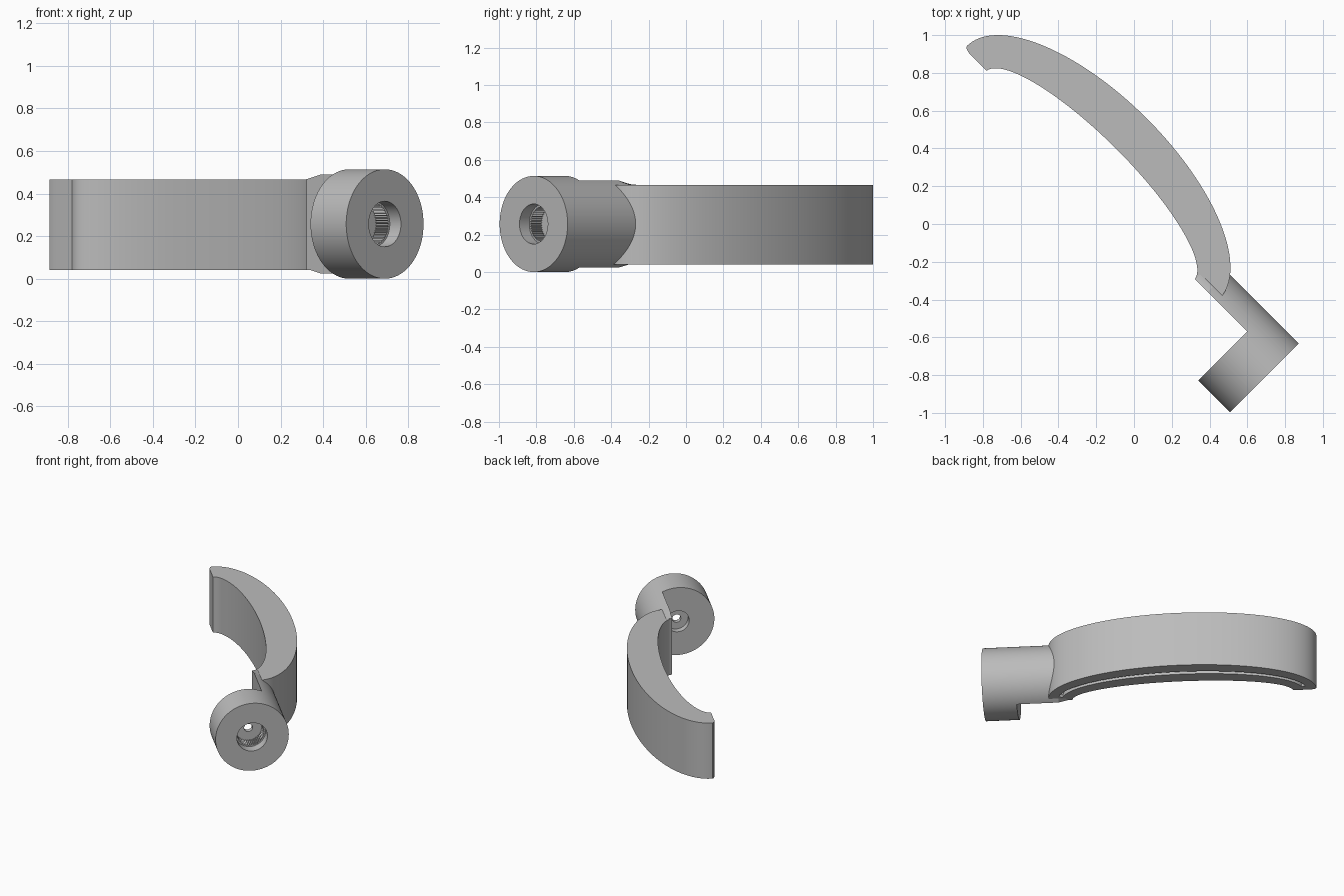
import bpy, bmesh
from math import sin, cos, pi, radians
from mathutils import Matrix

cube = bpy.data.objects.get("Cube")
if cube:
    bpy.data.objects.remove(cube, do_unlink=True)

grey = bpy.data.materials.new("grey_plastic")
grey.use_nodes = True
COLOUR = (0.5, 0.5, 0.5, 1)
grey.diffuse_color = COLOUR
grey.node_tree.nodes["Principled BSDF"].inputs["Base Color"].default_value = COLOUR

TURN = Matrix.Rotation(radians(-45), 4, 'Z')   # parts are built along the hub axis
HUB_R, HUB_V, MID_Z = 0.257, -0.088, 0.257
HUB_FRONT, HUB_BACK = 1.064, 0.827
ARM_U = -0.346                                 # arm's centre along the axis


def loft(name, rings, closed=False):
    """Skin equal-sized rings of points; cap the ends or join them in a loop."""
    bm = bmesh.new()
    loops = [[bm.verts.new(p) for p in ring] for ring in rings]
    n = len(loops[0])
    pairs = list(zip(loops, loops[1:]))
    if closed:
        pairs.append((loops[-1], loops[0]))
    else:
        bm.faces.new(loops[0])
        bm.faces.new(loops[-1])
    for a, b in pairs:
        for i in range(n):
            j = (i + 1) % n
            bm.faces.new((a[i], a[j], b[j], b[i]))
    bmesh.ops.recalc_face_normals(bm, faces=bm.faces)
    bm.transform(TURN)
    mesh = bpy.data.meshes.new(name)
    bm.to_mesh(mesh)
    bm.free()
    mesh.materials.append(grey)
    obj = bpy.data.objects.new(name, mesh)
    bpy.context.collection.objects.link(obj)
    return obj


def extrude(name, outline, z0, z1):
    return loft(name, [[(u, v, z) for u, v in outline] for z in (z0, z1)])


def arc(a, b, v0, start, end, n=64):
    """Part of an ellipse in plan, around the arm's centre."""
    angles = [radians(start + (end - start) * i / n) for i in range(n + 1)]
    return [(ARM_U + a * cos(t), v0 + b * sin(t)) for t in angles]


def smooth(obj, angle=30):
    bpy.ops.object.select_all(action='DESELECT')
    obj.select_set(True)
    bpy.context.view_layer.objects.active = obj
    bpy.ops.object.shade_smooth_by_angle(angle=radians(angle))


# Curved arm: crescent between two ellipses with rounded tips
tip = [(-0.937, 0.029), (-0.912, 0.022), (-0.884, 0.022)]
outline = arc(0.946, 0.403, 0.04, 0, 180)
outline += [(ARM_U + u, v) for u, v in tip]
outline += arc(0.78, 0.2, 0.015, 178, 2)
outline += [(ARM_U - u, v) for u, v in reversed(tip)]
arm = extrude("curved_arm", outline, 0.04, 0.465)

# Thin groove along the underside of the arm
slot = arc(0.88, 0.32, 0.03, 8, 172) + arc(0.85, 0.285, 0.03, 172, 8)
cutter = extrude("groove_cutter", slot, -0.1, 0.12)
cutter.hide_render = True
cut = arm.modifiers.new("groove", 'BOOLEAN')
cut.operation = 'DIFFERENCE'
cut.solver = 'EXACT'
cut.object = cutter
bpy.context.view_layer.objects.active = arm
bpy.ops.object.modifier_apply(modifier=cut.name)
bpy.data.objects.remove(cutter, do_unlink=True)
smooth(arm)

# Hub: revolved profile of (radius, axis position, knurl depth)
profile = [(HUB_R, HUB_FRONT, 0), (0.107, HUB_FRONT, 0), (0.107, 0.99, 0),
           (0.1, 0.99, 0.008), (0.1, 0.91, 0.008), (0.03, 0.91, 0),
           (0.03, 0.875, 0), (0.08, 0.875, 0), (0.08, HUB_BACK, 0), (HUB_R, HUB_BACK, 0)]
SIDES = 96
rings = []
for r, u, knurl in profile:
    ring = []
    for i in range(SIDES):
        t = 2 * pi * i / SIDES
        rr = r - knurl * (i % 2)
        ring.append((u, HUB_V + rr * cos(t), MID_Z + rr * sin(t)))
    rings.append(ring)
smooth(loft("hub", rings, closed=True))

# Neck: segment of the hub's cylinder, tapering to the arm's height at its end
segment = [radians(-65 + 130 * i / 40) for i in range(41)]


def neck_ring(u, limit):
    return [(u, HUB_V + HUB_R * cos(t),
             MID_Z + max(-limit, min(limit, HUB_R * sin(t)))) for t in segment]


neck = loft("neck", [neck_ring(HUB_BACK, 1), neck_ring(0.53, 1), neck_ring(0.435, 0.21)])
smooth(neck, 15)
